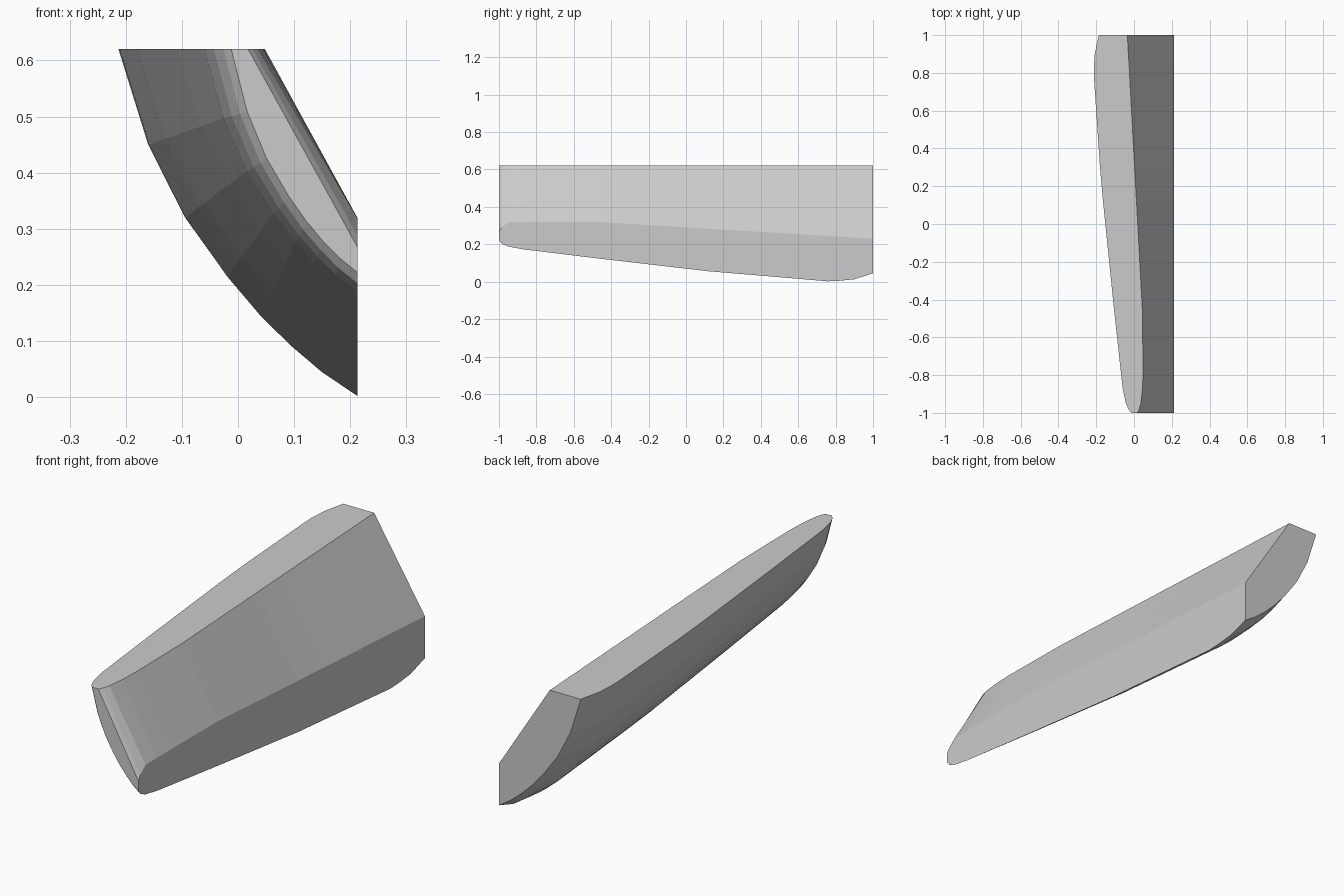
import bpy, bmesh

TOP, SIDE = 0.62, 0.213  # flat top height and flat right-hand plane

# Stations along the length: y, outer x at top, inner x at top,
# lowest z on the side plane, inner z on the side plane
STATIONS = [
    (-1.00, -0.012, 0.018, 0.222, 0.267),
    (-0.985, -0.026, 0.026, 0.203, 0.288),
    (-0.95, -0.043, 0.036, 0.188, 0.318),
    (-0.87, -0.060, 0.045, 0.173, 0.319),
    (-0.78, -0.070, 0.048, 0.162, 0.319),
    (-0.45, -0.106, 0.044, 0.122, 0.318),
    (0.12, -0.164, 0.013, 0.056, 0.283),
    (0.30, -0.180, 0.003, 0.041, 0.272),
    (0.76, -0.211, -0.022, 0.002, 0.245),
    (0.82, -0.213, -0.025, 0.005, 0.241),
    (0.90, -0.208, -0.030, 0.013, 0.236),
    (1.00, -0.186, -0.035, 0.045, 0.230),
]

# Bulged outer curve, as fractions across and down
CURVE = [(0, 0), (.124, .276), (.277, .486), (.453, .656),
         (.594, .77), (.72, .855), (.852, .932), (1, 1)]


def section(bm, y, x_out, x_in, z_low, z_in):
    pts = [(x_out + u * (SIDE - x_out), TOP - w * (TOP - z_low)) for u, w in CURVE]
    pts += [(SIDE, z_in), (x_in, TOP)]
    return [bm.verts.new((x, y, z)) for x, z in pts]


# Loft the shell and cap both ends
bm = bmesh.new()
rings = [section(bm, *s) for s in STATIONS]
n = len(rings[0])
for a, b in zip(rings, rings[1:]):
    for i in range(n):
        j = (i + 1) % n
        bm.faces.new((a[i], a[j], b[j], b[i]))
bm.faces.new(rings[0])
bm.faces.new(rings[-1])
bmesh.ops.recalc_face_normals(bm, faces=bm.faces[:])

mesh = bpy.data.meshes.new("curved_panel")
bm.to_mesh(mesh)
bm.free()

# Single light grey finish
grey = bpy.data.materials.new("light_grey")
grey.diffuse_color = (0.6, 0.6, 0.6, 1)
mesh.materials.append(grey)
panel = bpy.data.objects.new("curved_panel", mesh)
bpy.context.collection.objects.link(panel)
